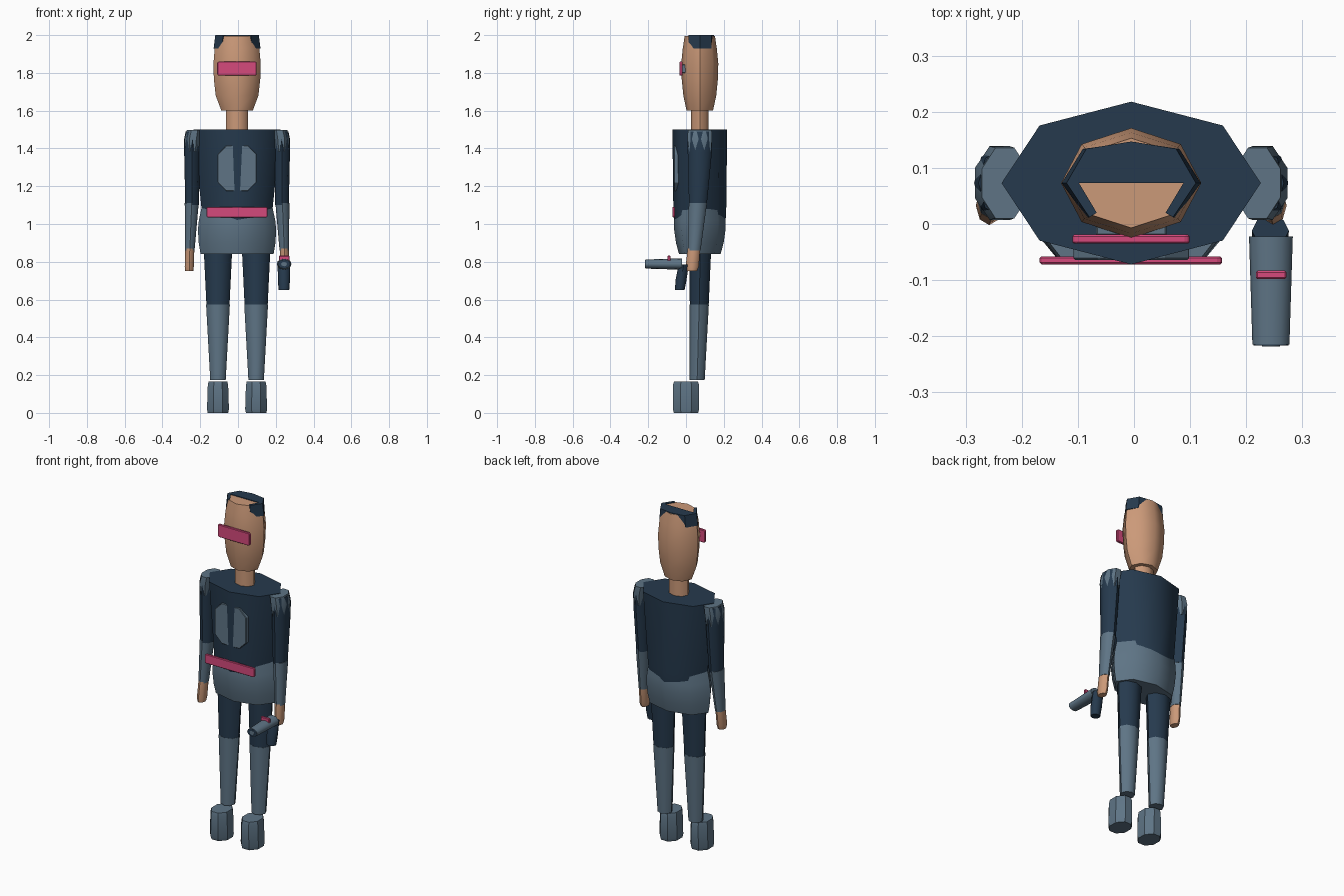
import bpy, bmesh, math
from mathutils import Matrix

if "Cube" in bpy.data.objects:
    bpy.data.objects.remove(bpy.data.objects["Cube"])

CX, CY = -0.005, 0.073  # body axis


def material(name, rgb):
    m = bpy.data.materials.new(name)
    m.diffuse_color = (*rgb, 1)
    m.use_nodes = True
    m.node_tree.nodes["Principled BSDF"].inputs["Base Color"].default_value = m.diffuse_color
    return m


NAVY = material("navy", (0.019, 0.042, 0.075))
SLATE = material("slate", (0.112, 0.175, 0.235))
SKIN = material("skin", (0.60, 0.32, 0.19))
PINK = material("pink", (0.66, 0.068, 0.20))


def finish(bm, name, mat, angle=50):
    bmesh.ops.recalc_face_normals(bm, faces=bm.faces)
    me = bpy.data.meshes.new(name)
    bm.to_mesh(me)
    bm.free()
    me.materials.append(mat)
    ob = bpy.data.objects.new(name, me)
    bpy.context.collection.objects.link(ob)
    bpy.ops.object.select_all(action='DESELECT')
    ob.select_set(True)
    bpy.context.view_layer.objects.active = ob
    if angle:
        bpy.ops.object.shade_smooth_by_angle(angle=math.radians(angle))
    return ob


def loft(name, mat, rings, n=8, turn=0.0, angle=50, matrix=None):
    """Capped tube through rings (z, centre x, centre y, radius x, radius y)."""
    bm = bmesh.new()
    loops = []
    for z, x, y, rx, ry in rings:
        loops.append([bm.verts.new((x + rx * math.cos(a), y + ry * math.sin(a), z))
                      for a in (math.tau * i / n + turn for i in range(n))])
    for lo, hi in zip(loops, loops[1:]):
        for i in range(n):
            j = (i + 1) % n
            bm.faces.new((lo[i], lo[j], hi[j], hi[i]))
    bm.faces.new(loops[0][::-1])
    bm.faces.new(loops[-1])
    if matrix:
        bm.transform(matrix)
    return finish(bm, name, mat, angle)


def box(name, mat, x, y, z, corner=0.0, bevel=0.003):
    """Plate facing the front; corner chamfers its outline."""
    (x0, x1), (y0, y1), (z0, z1) = x, y, z
    c = corner
    pts = [(x0 + c, z0), (x1 - c, z0), (x1, z0 + c), (x1, z1 - c),
           (x1 - c, z1), (x0 + c, z1), (x0, z1 - c), (x0, z0 + c)]
    if not c:
        pts = [pts[0], pts[1], pts[3], pts[5]]
    bm = bmesh.new()
    front = bm.faces.new([bm.verts.new((px, y0, pz)) for px, pz in pts])
    ext = bmesh.ops.extrude_face_region(bm, geom=[front])
    vs = [g for g in ext["geom"] if isinstance(g, bmesh.types.BMVert)]
    bmesh.ops.translate(bm, verts=vs, vec=(0, y1 - y0, 0))
    if bevel:
        bmesh.ops.bevel(bm, geom=bm.edges[:], offset=bevel, segments=1, affect='EDGES')
    return finish(bm, name, mat, 0)


# torso and hips intersect to form the wavy hem
loft("torso", NAVY, [(0.855, CX, CY, 0.145, 0.112), (0.97, CX, CY, 0.165, 0.134),
                     (1.08, CX, CY, 0.188, 0.140), (1.5, CX, CY, 0.231, 0.145)])
loft("hips", SLATE, [(0.84, CX, CY, 0.193, 0.110), (0.90, CX, CY, 0.203, 0.126),
                     (0.97, CX, CY, 0.207, 0.136), (1.02, CX, CY, 0.202, 0.137),
                     (1.11, CX, CY, 0.183, 0.128)], n=8)
loft("neck", SKIN, [(1.48, CX, CY, 0.058, 0.047), (1.62, CX, CY, 0.058, 0.047)])

# head
loft("head", SKIN, [(1.60, CX, CY, 0.083, 0.070), (1.68, CX, CY, 0.113, 0.087),
                    (1.77, CX, CY, 0.123, 0.096), (1.85, CX, CY, 0.125, 0.098),
                    (1.93, CX, CY, 0.118, 0.090), (1.996, CX, CY, 0.102, 0.080)])

# hair: crown over the back half with side pieces reaching forward
half = [(0.100, 0.073), (0.066, 0.020), (0.080, 0.012), (0.124, 0.073), (0.086, 0.134)]
outline = half + [(0, 0.147)] + [(-x, y) for x, y in reversed(half)]
bm = bmesh.new()
cap = bm.faces.new([bm.verts.new((x + CX, y, 1.93)) for x, y in outline])
ext = bmesh.ops.extrude_face_region(bm, geom=[cap])
top = [g for g in ext["geom"] if isinstance(g, bmesh.types.BMVert)]
for v in top:
    v.co.z = 2.0
    v.co.x = CX + (v.co.x - CX) * 0.93
finish(bm, "hair", NAVY, 0)

# visor, belt and chest plate
box("visor", PINK, (-0.11, 0.099), (-0.035, -0.019), (1.785, 1.86), 0.006)
box("visor_mount", SLATE, (-0.068, 0.058), (-0.021, 0.0), (1.80, 1.845))
box("belt", PINK, (-0.168, 0.157), (-0.072, -0.058), (1.035, 1.09), 0.006)
box("chest_plate", SLATE, (-0.108, 0.098), (-0.064, -0.025), (1.175, 1.415), 0.045)

for side, s in (("left", -1), ("right", 1)):
    def X(d):
        return CX + s * d

    # arm: sleeve, gauntlet, hand, shoulder pad
    loft(side + "_sleeve", NAVY, [(1.10, X(0.238), 0.063, 0.036, 0.047),
                                  (1.38, X(0.238), 0.073, 0.042, 0.064),
                                  (1.45, X(0.236), 0.073, 0.044, 0.066),
                                  (1.49, X(0.232), 0.073, 0.040, 0.062)])
    loft(side + "_gauntlet", SLATE, [(0.86, X(0.250), 0.043, 0.025, 0.034),
                                     (1.11, X(0.240), 0.063, 0.037, 0.048)])
    loft(side + "_hand", SKIN, [(0.75, X(0.253), 0.030, 0.021, 0.028),
                                (0.775, X(0.253), 0.033, 0.024, 0.035),
                                (0.87, X(0.250), 0.042, 0.024, 0.033)])
    loft(side + "_shoulder_pad", SLATE, [(1.385, X(0.236), 0.073, 0.040, 0.062),
                                         (1.45, X(0.234), 0.073, 0.048, 0.071),
                                         (1.497, X(0.225), 0.073, 0.044, 0.068)],
         turn=math.pi / 8)

    # leg: thigh, shin, boot
    loft(side + "_thigh", NAVY, [(0.57, X(0.101), 0.070, 0.061, 0.050),
                                 (0.88, X(0.101), 0.076, 0.076, 0.058)])
    loft(side + "_shin", SLATE, [(0.175, X(0.101), 0.059, 0.041, 0.040),
                                 (0.575, X(0.101), 0.070, 0.063, 0.051)])
    k = 1 / math.cos(math.pi / 8)
    loft(side + "_boot", SLATE, [(0, X(0.101), 0.0, 0.054 * k, 0.064 * k),
                                 (0.02, X(0.101), 0.0, 0.058 * k, 0.070 * k),
                                 (0.145, X(0.101), 0.0, 0.054 * k, 0.070 * k),
                                 (0.165, X(0.101), 0.0, 0.050 * k, 0.064 * k)],
         turn=math.pi / 8, angle=30)

# blaster held in the right hand; barrel runs towards the front
aim = Matrix.Translation((0.244, 0, 0.788)) @ Matrix.Rotation(math.pi / 2, 4, 'X')
loft("blaster_barrel", SLATE, [(0.022, 0, 0, 0.039, 0.030), (0.215, 0, 0, 0.033, 0.024)],
     n=12, matrix=aim)
loft("blaster_muzzle", NAVY, [(0.213, 0, 0, 0.031, 0.022), (0.2165, 0, 0, 0.031, 0.022)],
     n=12, matrix=aim)
loft("blaster_bore", SLATE, [(0.214, 0, 0, 0.016, 0.012), (0.218, 0, 0, 0.016, 0.012)],
     n=8, matrix=aim)
loft("blaster_grip", NAVY, [(0.65, 0.243, -0.033, 0.028, 0.025),
                            (0.70, 0.243, -0.027, 0.032, 0.029),
                            (0.785, 0.243, -0.012, 0.033, 0.027)])
box("blaster_sight", PINK, (0.217, 0.272), (-0.098, -0.083), (0.805, 0.832))
